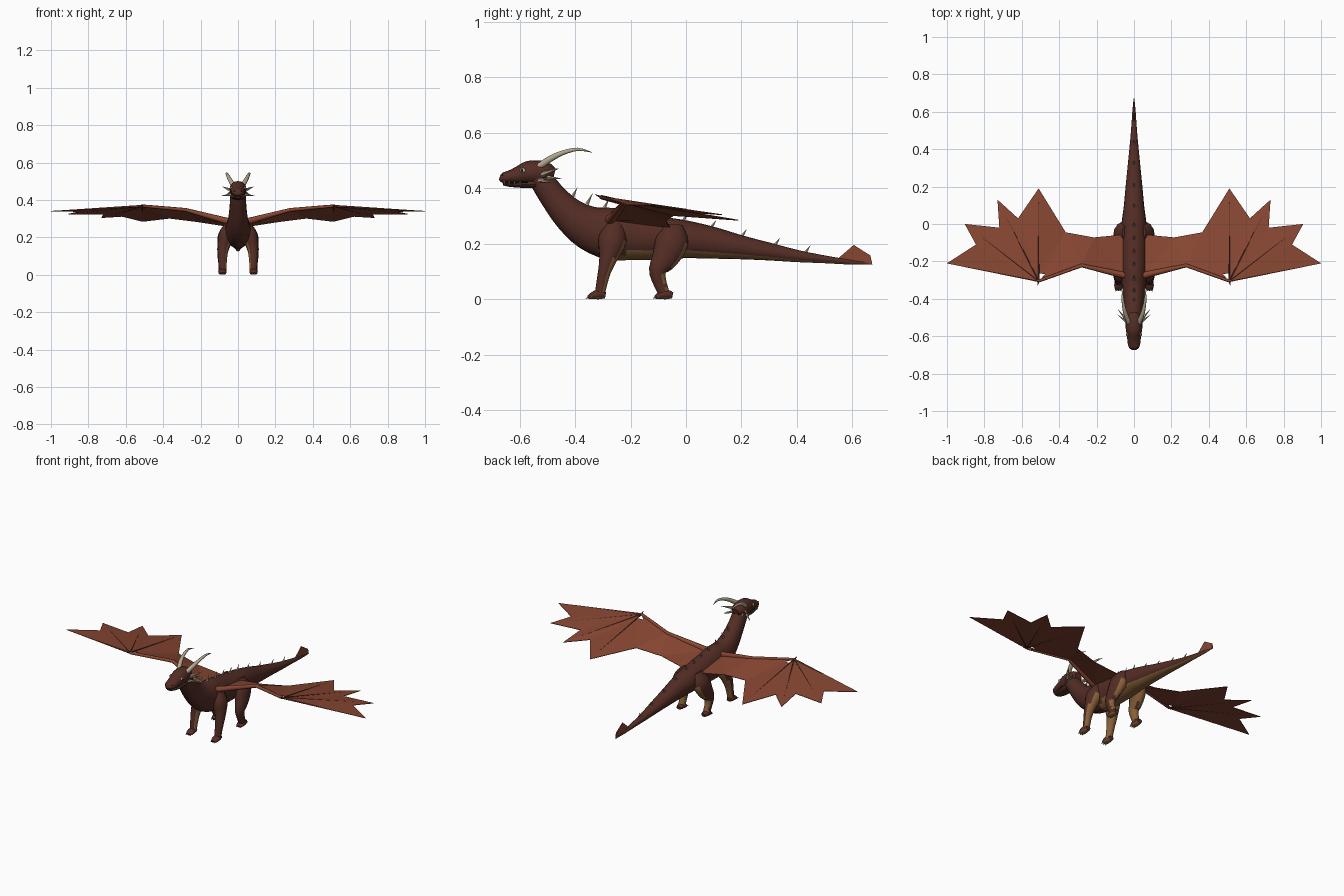
import bpy, bmesh, math
from mathutils import Vector

if "Cube" in bpy.data.objects:
    bpy.data.objects.remove(bpy.data.objects["Cube"])


def material(name, rgb):
    m = bpy.data.materials.new(name)
    m.diffuse_color = (*rgb, 1)
    m.use_nodes = True
    m.node_tree.nodes["Principled BSDF"].inputs["Base Color"].default_value = m.diffuse_color
    return m


HIDE = material("dark red brown hide", (0.088, 0.026, 0.018))
WING = material("rust membrane", (0.245, 0.062, 0.032))
BELLY = material("tan belly", (0.25, 0.12, 0.042))
BONE = material("pale bone", (0.46, 0.40, 0.28))
BLACK = material("black", (0.01, 0.008, 0.007))


def finish(name, bm, mats, smooth=True, rule=None):
    bmesh.ops.recalc_face_normals(bm, faces=bm.faces)
    if rule:
        for f in bm.faces:
            f.material_index = int(rule(f.normal, f.calc_center_median()))
    me = bpy.data.meshes.new(name)
    bm.to_mesh(me)
    bm.free()
    for m in mats:
        me.materials.append(m)
    ob = bpy.data.objects.new(name, me)
    bpy.context.collection.objects.link(ob)
    if smooth:
        bpy.context.view_layer.objects.active = ob
        ob.select_set(True)
        bpy.ops.object.shade_smooth_by_angle(angle=math.radians(50))
        ob.select_set(False)
    return ob


def spline(pts, steps):
    """Smooth interpolation through rows of x, y, z, radius, radius."""
    if steps == 1:
        return pts
    out, n = [], len(pts)
    for i in range(n - 1):
        a, b, c, d = (pts[max(0, min(n - 1, i + k))] for k in (-1, 0, 1, 2))
        for s in range(steps):
            t = s / steps
            out.append([0.5 * (2*q + (r-p)*t + (2*p-5*q+4*r-w)*t*t + (3*q-p-3*r+w)*t**3)
                        for p, q, r, w in zip(a, b, c, d)])
    return out + [list(pts[-1])]


def tube(name, pts, mats, sides=16, steps=3, rule=None):
    rows = spline([list(p) + [p[3]] * (5 - len(p)) for p in pts], steps)
    cs = [Vector(r[:3]) for r in rows]
    whole = (cs[-1] - cs[0]).normalized()
    ref = Vector((0, 0, 1)) if abs(whole.x) > 0.6 else Vector((1, 0, 0))
    bm, rings = bmesh.new(), []
    for i, r in enumerate(rows):
        t = (cs[min(i + 1, len(cs) - 1)] - cs[max(i - 1, 0)]).normalized()
        u = (ref - t * ref.dot(t)).normalized()
        v = t.cross(u)
        ring = []
        for k in range(sides):
            a = 2 * math.pi * k / sides
            ring.append(bm.verts.new(cs[i] + u * max(r[3], 0.0006) * math.cos(a)
                                     + v * max(r[4], 0.0006) * math.sin(a)))
        rings.append(ring)
    for a, b in zip(rings, rings[1:]):
        for k in range(sides):
            j = (k + 1) % sides
            bm.faces.new((a[k], a[j], b[j], b[k]))
    bm.faces.new(rings[0])
    bm.faces.new(rings[-1])
    return finish(name, bm, mats, True, rule)


def spike(name, base, tip, r, mat=BONE):
    return tube(name, [(*base, r), (*tip, 0.0006)], [mat], 6, 1)


def ball(name, loc, size, mat):
    bm = bmesh.new()
    bmesh.ops.create_uvsphere(bm, u_segments=12, v_segments=8, radius=1)
    for v in bm.verts:
        v.co = Vector([c * s + p for c, s, p in zip(v.co, size, loc)])
    return finish(name, bm, [mat])


# Neck, torso and tail: y, z, half width, half height
trunk = [(-.545, .455, .036, .036), (-.515, .42, .042, .044), (-.475, .365, .045, .05),
         (-.42, .305, .052, .062), (-.35, .258, .062, .08), (-.27, .236, .07, .094),
         (-.18, .228, .07, .086), (-.08, .22, .07, .077), (0, .216, .067, .068),
         (.1, .203, .054, .057), (.2, .187, .045, .043), (.3, .172, .035, .032),
         (.4, .156, .025, .022), (.5, .144, .016, .014), (.6, .133, .009, .008),
         (.67, .128, .002, .003)]
tube("body", [(0, y, z, w, h) for y, z, w, h in trunk], [HIDE, BELLY], 20, 3,
     lambda n, c: n.z < -0.62 and c.y > -0.24)

# Head, lower jaw and dark mouth line
head = [(-.672, .44, .012, .009), (-.66, .438, .027, .019), (-.63, .442, .035, .025),
        (-.6, .449, .037, .033), (-.57, .456, .043, .042), (-.535, .458, .045, .043),
        (-.5, .455, .04, .038), (-.475, .45, .022, .022)]
tube("head", [(0, y, z, w, h) for y, z, w, h in head], [HIDE], 16, 3)
jaw = [(-.66, .416, .014, .005), (-.64, .414, .027, .008), (-.6, .413, .034, .011),
       (-.55, .416, .036, .016), (-.51, .42, .03, .016)]
tube("lower_jaw", [(0, y, z, w, h) for y, z, w, h in jaw], [HIDE], 14, 3)
tube("mouth", [(0, -.662, .42, .018, .003), (0, -.63, .42, .03, .004),
               (0, -.57, .422, .037, .004)], [BLACK], 12, 2)

# Spines down the back, seated on the trunk's top
for y in (-.4, -.345, -.285, -.21, -.14, -.07, .0, .1, .21, .33, .44):
    for a, b in zip(trunk, trunk[1:]):
        if a[0] <= y < b[0]:
            t = (y - a[0]) / (b[0] - a[0])
            top = a[1] + a[3] + (b[1] + b[3] - a[1] - a[3]) * t
    h = 0.032 if y < 0.05 else 0.024
    lift = 0.012 if y < -.3 else 0
    spike("back_spine", (0, y - .012, top - .006 + lift), (0, y + .008, top + h + lift), .008)

# Upright fin at the tail's tip
bm = bmesh.new()
fin = [(.54, .14), (.605, .196), (.665, .158), (.672, .126), (.6, .126)]
lo, hi = ([bm.verts.new((x, y, z)) for y, z in fin] for x in (-.003, .003))
bm.faces.new(lo)
bm.faces.new(hi)
for i in range(5):
    j = (i + 1) % 5
    bm.faces.new((lo[i], lo[j], hi[j], hi[i]))
finish("tail_fin", bm, [WING], False)

# Wing points: wrist, elbow, shoulder, finger tips and the notches between them
WRIST, ELBOW, SHOULDER = (.51, -.305, .368), (.28, -.222, .347), (.05, -.275, .285)
TIPS = [(1, -.21, .34), (.905, 0, .325), (.73, .13, .305), (.51, .19, .285)]
NOTCHES = [(.845, -.11, .338), (.72, -.02, .325), (.62, .03, .312)]
INNER = [(.365, -.045, .302), (.215, -.072, .283), (.04, -.055, .256)]
GAP = [(.512, -.262, .36), (.474, -.268, .358)]

for s in (-1, 1):
    side = "left" if s > 0 else "right"

    def flip(p):
        return (p[0] * s, *p[1:])

    # Wing membrane, fanned from the wrist
    bm = bmesh.new()
    W, E, S, t1, t2, t3, t4, n1, n2, n3, i1, i2, i3, g, h = [
        bm.verts.new(flip(p)) for p in (WRIST, ELBOW, SHOULDER, *TIPS, *NOTCHES, *INNER, *GAP)]
    for f in ((W, t1, n1), (W, n1, t2), (W, t2, n2), (W, n2, t3), (W, t3, n3), (W, n3, g),
              (g, n3, t4), (g, t4, i1), (g, i1, h), (W, h, E), (h, i1, E), (E, i1, i2),
              (E, i2, S), (S, i2, i3)):
        bm.faces.new(f)
    wing = finish(side + "_wing_membrane", bm, [WING], False)
    solid = wing.modifiers.new("thickness", 'SOLIDIFY')
    solid.thickness, solid.offset = 0.003, 0

    # Arm bones along the leading edge and thin finger bones
    tube(side + "_wing_arm", [flip((*SHOULDER, .018)), flip((*ELBOW, .01)),
                              flip((*WRIST, .008))], [WING], 8, 1)
    for i, tip in enumerate(TIPS):
        tube(side + "_wing_finger", [flip((*WRIST, .006 if i == 0 else .004)),
                                     flip((*tip, .001))], [WING if i == 0 else HIDE], 6, 1)
    spike(side + "_wing_claw", flip(WRIST), flip((.515, -.328, .378)), .006, HIDE)

    # Legs: tan on the rear and inner faces
    def rear(n, c, s=s):
        return (n.y > 0.55 or n.x * s < -0.7) and c.z < 0.2

    tube(side + "_front_leg", [flip(p) for p in (
        (.045, -.255, .275, .02, .03), (.062, -.265, .215, .042, .052),
        (.078, -.28, .15, .031, .034), (.082, -.294, .1, .025, .024),
        (.082, -.305, .05, .021, .02), (.082, -.312, .012, .02, .018))],
        [HIDE, BELLY], 14, 3, rear)
    tube(side + "_hind_leg", [flip(p) for p in (
        (.045, -.045, .265, .02, .035), (.064, -.05, .21, .042, .06),
        (.078, -.075, .15, .033, .05), (.084, -.102, .105, .026, .033),
        (.084, -.095, .062, .021, .025), (.083, -.083, .03, .02, .022),
        (.083, -.08, .012, .02, .018))], [HIDE, BELLY], 14, 3, rear)
    for part, y in (("front", -.32), ("hind", -.078)):
        tube(f"{side}_{part}_foot", [flip((.083, y + dy, z, w, hh)) for dy, z, w, hh in (
            (.03, .014, .014, .011), (.005, .018, .022, .018), (-.02, .012, .022, .012),
            (-.034, .007, .016, .006))], [HIDE, BELLY], 12, 2,
            lambda n, c: n.z < -0.5)
        for dx in (-.012, 0, .012):
            spike("claw", flip((.083 + dx, y - .026, .009)),
                  flip((.083 + dx * 1.2, y - .042, .003)), .004, BLACK)

    # Long curved horns and cheek spikes
    tube(side + "_horn", [flip(p) for p in (
        (.026, -.53, .478, .013), (.042, -.49, .506, .012), (.054, -.445, .528, .009),
        (.061, -.39, .541, .006), (.058, -.34, .53, .001))], [BONE], 10, 3)
    spike(side + "_cheek_spike", flip((.034, -.52, .45)), flip((.085, -.458, .472)), .011)
    spike(side + "_jaw_spike", flip((.03, -.53, .43)), flip((.088, -.485, .422)), .01)
    spike(side + "_neck_spike", flip((.03, -.5, .44)), flip((.06, -.45, .435)), .008)

    # Eyes, nostrils and teeth
    ball(side + "_eye", flip((.036, -.588, .464)), (.007, .011, .009), BONE)
    ball(side + "_pupil", flip((.041, -.591, .464)), (.003, .004, .006), BLACK)
    ball(side + "_nostril", flip((.019, -.662, .448)), (.004, .005, .003), BLACK)
    for y, x in ((-.655, .022), (-.638, .029), (-.618, .032), (-.598, .035)):
        spike("tooth", flip((x, y, .426)), flip((x, y, .412)), .0035)
